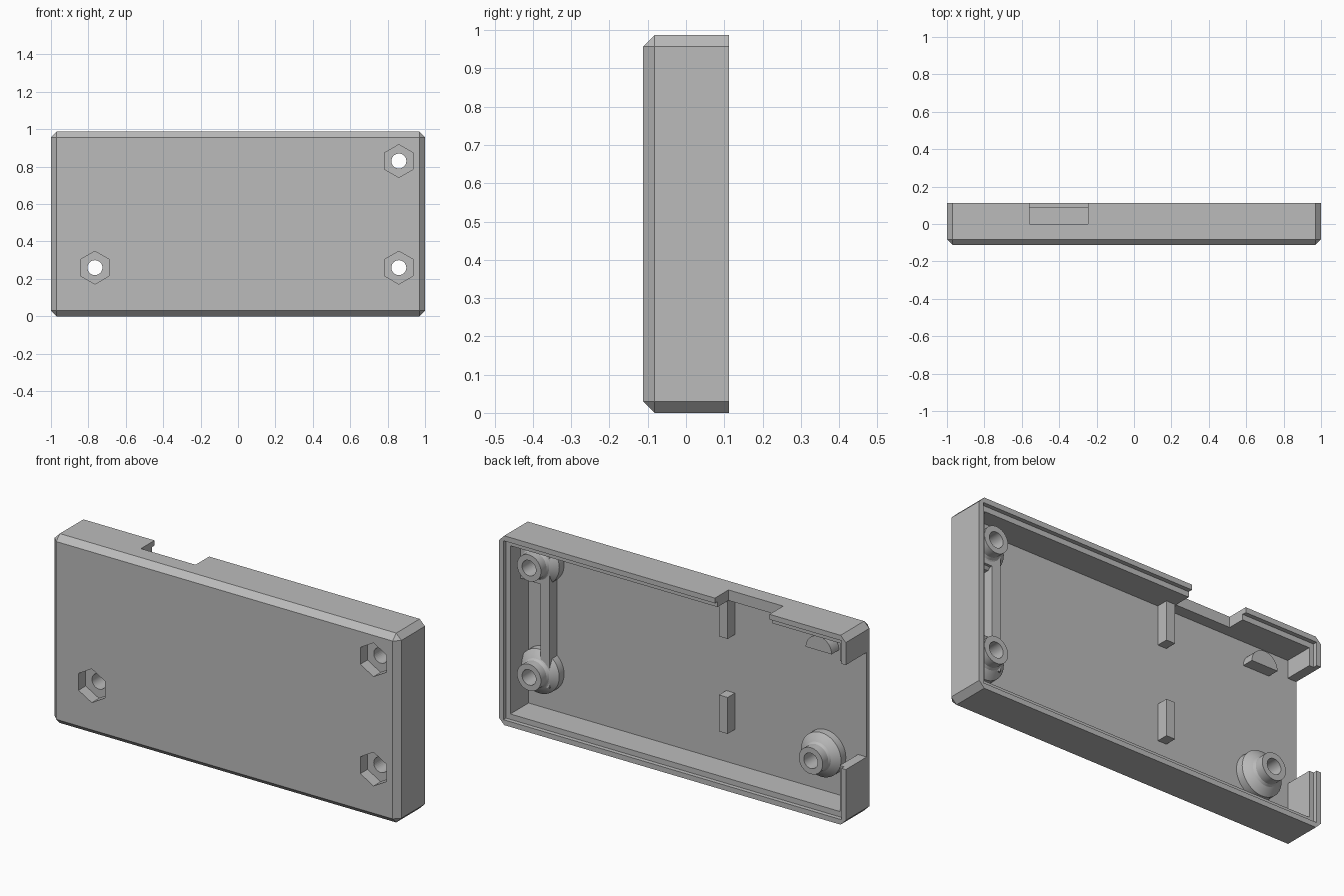
import bpy, bmesh, math
from mathutils import Matrix, Vector

if "Cube" in bpy.data.objects:
    bpy.data.objects.remove(bpy.data.objects["Cube"], do_unlink=True)

grey = bpy.data.materials.new("grey plastic")
grey.use_nodes = True
grey.diffuse_color = (0.5, 0.5, 0.5, 1)
grey.node_tree.nodes["Principled BSDF"].inputs["Base Color"].default_value = (0.5, 0.5, 0.5, 1)

W, D, H = 1.0, 0.112, 0.987     # half width, half depth, height
CHAMFER = 0.03
FLOOR, LEDGE = -0.06, 0.09      # inner face of the panel, ledge inside the rim
SUNK = FLOOR - 0.01             # parts start slightly inside the panel


def add_object(name, bm):
    mesh = bpy.data.meshes.new(name)
    bmesh.ops.recalc_face_normals(bm, faces=bm.faces)
    bm.to_mesh(mesh)
    bm.free()
    mesh.materials.append(grey)
    obj = bpy.data.objects.new(name, mesh)
    bpy.context.collection.objects.link(obj)
    return obj


def box_bmesh(x, y, z):
    bm = bmesh.new()
    size = Vector((x[1] - x[0], y[1] - y[0], z[1] - z[0]))
    centre = Vector((sum(x), sum(y), sum(z))) / 2
    bmesh.ops.create_cube(bm, size=1, matrix=Matrix.Translation(centre) @ Matrix.Diagonal(size).to_4x4())
    return bm


def box(name, x, y, z):
    return add_object(name, box_bmesh(x, y, z))


def lathe(name, x, z, profile, sides, turn=0.0):
    """Solid of revolution about the depth axis from (radius, y) points."""
    bm = bmesh.new()
    rings = []
    for r, y in profile:
        angles = [turn + math.tau * i / sides for i in range(sides)]
        rings.append([bm.verts.new((x + r * math.cos(a), y, z + r * math.sin(a))) for a in angles])
    for a, b in zip(rings, rings[1:]):
        for i in range(sides):
            j = (i + 1) % sides
            bm.faces.new((a[i], a[j], b[j], b[i]))
    bm.faces.new(rings[0])
    bm.faces.new(rings[-1])
    return add_object(name, bm)


def cut(obj, cutter):
    cutter.hide_render = True
    mod = obj.modifiers.new("cut", 'BOOLEAN')
    mod.operation = 'DIFFERENCE'
    mod.solver = 'EXACT'
    mod.object = cutter
    bpy.context.view_layer.objects.active = obj
    bpy.ops.object.modifier_apply(modifier=mod.name)


def cut_all(obj, cutters):
    for cutter in cutters:
        cut(obj, cutter)
        bpy.data.objects.remove(cutter, do_unlink=True)


def smooth(obj):
    bpy.ops.object.select_all(action='DESELECT')
    obj.select_set(True)
    bpy.context.view_layer.objects.active = obj
    bpy.ops.object.shade_smooth_by_angle(angle=math.radians(28))


# Chamfered block, all edges bevelled except those round the open back
bm = box_bmesh((-W, W), (-D, D), (0, H))
edges = [e for e in bm.edges if not all(v.co.y > 0 for v in e.verts)]
bmesh.ops.bevel(bm, geom=edges, offset=CHAMFER, segments=1, affect='EDGES', clamp_overlap=True)
shell = add_object("case_shell", bm)

# Hollow, stepped rim, open end and top notch
cut_all(shell, [
    box("cavity_cutter", (-0.95, 0.95), (FLOOR, 0.2), (0.055, 0.932)),
    box("rim_cutter", (-0.975, 0.975), (LEDGE, 0.2), (0.027, 0.96)),
    box("end_cutter", (-1.1, -0.9), (FLOOR, 0.2), (0.295, 0.84)),
    box("notch_cutter", (-0.56, -0.245), (0, 0.2), (0.9, 1.1)),
])

# Screw posts with a wide foot, a through hole and a hexagonal nut pocket
post_profile = [(0.115, SUNK), (0.115, -0.02), (0.09, 0.0), (0.076, 0.008),
                (0.069, 0.02), (0.069, 0.065)]
posts = {"upper_left_post": (0.86, 0.83), "lower_left_post": (0.86, 0.26),
         "lower_right_post": (-0.765, 0.26)}
support = [
    box("post_bar", (0.785, 0.835), (SUNK, 0.005), (0.2, 0.94)),
    box("post_platform", (0.83, 0.96), (SUNK, 0.005), (0.73, 0.94)),
]
for name, (x, z) in posts.items():
    post = lathe(name, x, z, post_profile, 40)
    drill = lathe("drill_cutter", x, z, [(0.04, -0.3), (0.04, 0.3)], 32)
    pocket = lathe("nut_cutter", x, z, [(0.088, -0.3), (0.088, -0.053)], 6, math.pi / 2)
    for target in [shell, post] + support:
        cut(target, drill)
        cut(target, pocket)
    for cutter in (drill, pocket):
        bpy.data.objects.remove(cutter, do_unlink=True)
    smooth(post)

# Support ribs on the panel
for name, z in (("upper_rib", (0.73, 0.94)), ("lower_rib", (0.235, 0.425))):
    box(name, (-0.24, -0.19), (SUNK, 0.0), z)

# Half round stop in the fourth corner
stop = lathe("half_round_stop", -0.765, 0.81, [(0.075, SUNK), (0.075, 0.0)], 40)
cut_all(stop, [box("stop_cutter", (-0.9, -0.6), (-0.2, 0.2), (0.6, 0.81))])
smooth(stop)
